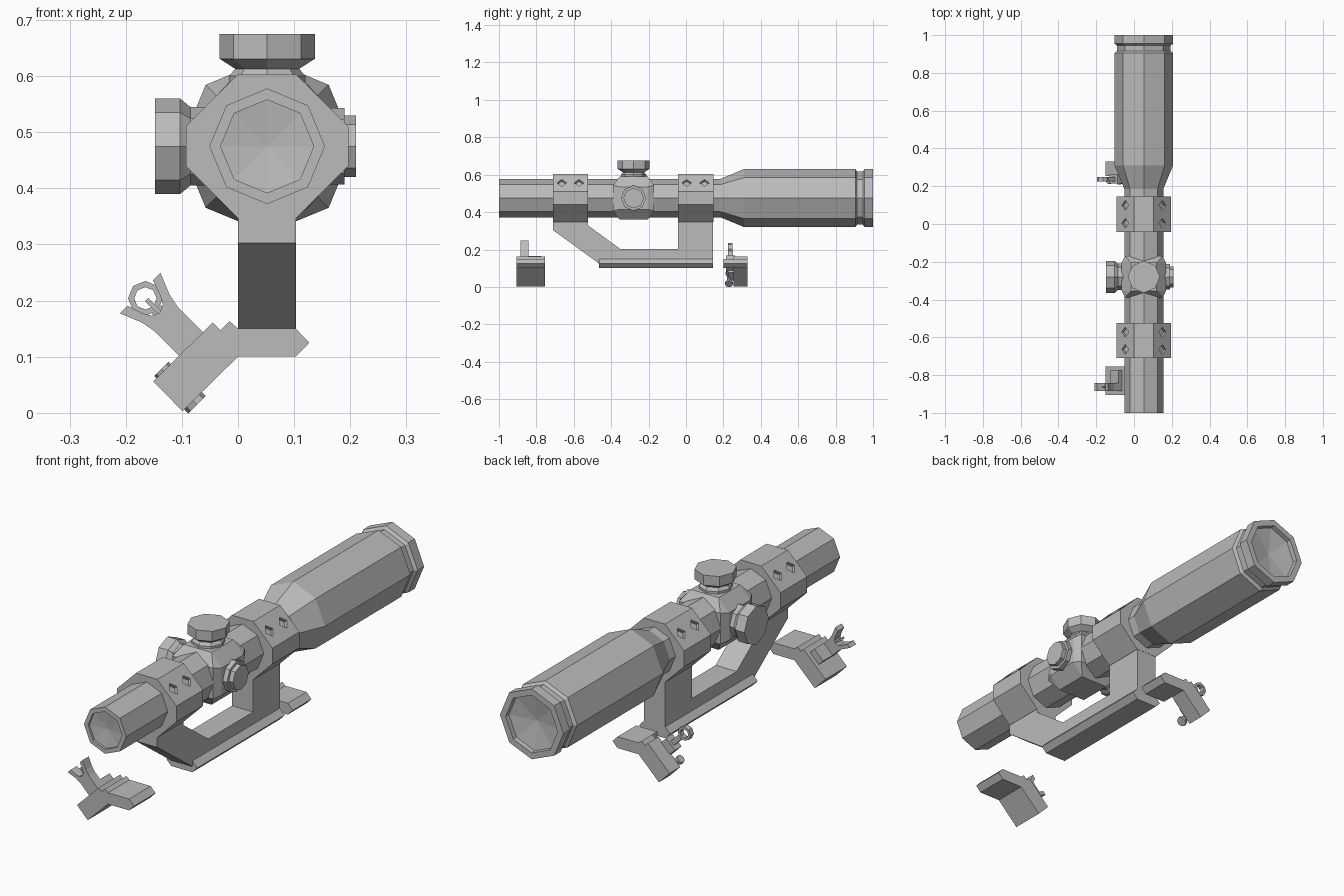
import bpy, bmesh, math
from mathutils import Vector

if "Cube" in bpy.data.objects:
    bpy.data.objects.remove(bpy.data.objects["Cube"])

mat = bpy.data.materials.new("gunmetal_grey")
mat.diffuse_color = (0.5, 0.5, 0.5, 1)
mat.use_nodes = True
mat.node_tree.nodes["Principled BSDF"].inputs["Base Color"].default_value = mat.diffuse_color
AXES = {'x': Vector((1, 0, 0)), 'y': Vector((0, 1, 0)), 'z': Vector((0, 0, 1))}


def finish(bm, name):
    bmesh.ops.remove_doubles(bm, verts=bm.verts, dist=1e-5)
    bmesh.ops.recalc_face_normals(bm, faces=bm.faces)
    me = bpy.data.meshes.new(name)
    bm.to_mesh(me)
    bm.free()
    me.materials.append(mat)
    ob = bpy.data.objects.new(name, me)
    bpy.context.collection.objects.link(ob)
    return ob


def lathe(name, axis, centre, profile, n=8, closed=False):
    """Revolve (radius, distance along axis) points; r = 0 closes the end."""
    d = Vector(axis) if not isinstance(axis, str) else AXES[axis]
    e1 = AXES['y'] if abs(d.y) < 0.5 else AXES['z']
    e2 = d.cross(e1)
    bm = bmesh.new()
    rings = []
    for r, h in profile:
        base = Vector(centre) + d * h
        if r == 0:
            rings.append([bm.verts.new(base)] * n)
        else:
            rings.append([bm.verts.new(base + r * (math.cos(a) * e1 + math.sin(a) * e2))
                          for a in (2 * math.pi * i / n for i in range(n))])
    pairs = list(zip(rings, rings[1:]))
    if closed:
        pairs.append((rings[-1], rings[0]))
    for a, b in pairs:
        for i in range(n):
            j = (i + 1) % n
            bm.faces.new(list(dict.fromkeys([a[i], a[j], b[j], b[i]])))
    return finish(bm, name)


def prism(name, pts, lo, hi, axis='y'):
    """Extrude a 2D outline: (x, z) along y, or (y, z) along x."""
    bm = bmesh.new()
    put = (lambda p, h: (p[0], h, p[1])) if axis == 'y' else (lambda p, h: (h, p[0], p[1]))
    a, b = ([bm.verts.new(put(p, h)) for p in pts] for h in (lo, hi))
    bm.faces.new(a)
    bm.faces.new(b)
    for i in range(len(pts)):
        j = (i + 1) % len(pts)
        bm.faces.new((a[i], a[j], b[j], b[i]))
    return finish(bm, name)


CX, CZ, TY = 0.052, 0.475, -0.28      # scope axis and turret position

# Scope tube with objective bell and recessed lenses
lathe("scope_tube", 'y', (CX, 0, CZ), [
    (0, -0.98), (0.083, -0.99), (0.083, -1), (0.103, -1), (0.103, 0.185), (0.155, 0.31),
    (0.155, 0.905), (0.142, 0.915), (0.142, 0.945), (0.155, 0.955), (0.155, 1.0),
    (0.127, 1.0), (0.125, 0.98), (0, 0.96)])

# Ring clamps with square screw recesses
half = [(0.052, 0.128), (0.145, 0.035), (0.145, -0.035), (0.052, -0.128)]
octo = [(CX + x, CZ + z) for x, z in half] + [(CX - x, CZ + z) for x, z in reversed(half)]
for label, y0, y1 in (("rear", -0.71, -0.525), ("front", -0.042, 0.146)):
    ring = prism(label + "_ring", octo, y0, y1)
    for k, (s, y) in enumerate((s, y) for s in (-1, 1) for y in (y0 + 0.046, y1 - 0.047)):
        d = Vector((s, 0, 1)).normalized()
        cut = lathe(f"{label}_screw_cutter_{k}", d, (CX + s * 0.0985, y, CZ + 0.0815),
                    [(0, -0.015), (0.026, -0.015), (0.026, 0.02), (0, 0.02)], n=4)
        cut.hide_render = True
        cut.hide_viewport = True
        m = ring.modifiers.new("screw", 'BOOLEAN')
        m.operation, m.object, m.solver = 'DIFFERENCE', cut, 'EXACT'

# Cantilever mount and rail clamp plate
prism("mount_frame", [(-0.71, 0.36), (-0.71, 0.303), (-0.465, 0.125), (0.145, 0.125), (0.145, 0.36),
                      (-0.042, 0.36), (-0.042, 0.204), (-0.353, 0.204), (-0.525, 0.33), (-0.525, 0.36)],
      0.0, 0.103, 'x')
prism("mount_rail_clamp", [(0, 0.1), (0.103, 0.1), (0.127, 0.125), (0.103, 0.15),
                           (0, 0.15), (-0.024, 0.125)], -0.465, 0.145)

# Turret saddle: faceted block
bm = bmesh.new()
for px, py, pz in ((0.1, 0.11, 0.068), (0.068, 0.075, 0.115), (0.117, 0.075, 0.06)):
    for sx in (-1, 1):
        for sy in (-1, 1):
            for sz in (-1, 1):
                bm.verts.new((CX + sx * px, TY + sy * py, CZ + sz * pz))
bmesh.ops.convex_hull(bm, input=bm.verts)
bmesh.ops.dissolve_limit(bm, angle_limit=0.02, verts=bm.verts, edges=bm.edges)
finish(bm, "turret_saddle")

# Adjustment turrets
knob = [(0, 0.08), (0.068, 0.08), (0.068, 0.125), (0.057, 0.138),
        (0.085, 0.156), (0.085, 0.2), (0, 0.2)]
lathe("elevation_turret", 'z', (CX, TY, CZ), knob)
side = [(0, 0.08), (0.07, 0.08), (0.07, 0.137), (0.085, 0.155), (0.085, 0.2), (0, 0.2)]
lathe("side_turret", (-1, 0, 0), (CX, TY, CZ), side)
lathe("battery_cap", 'x', (CX, TY, CZ), [
    (0, 0.08), (0.068, 0.08), (0.068, 0.138), (0.055, 0.138), (0.055, 0.158), (0, 0.158)])

# Offset sights: frame tilted 45 degrees, s across, t outward
Q = math.sqrt(0.5)
U = Vector((-Q, 0, Q))
S = Vector((Q, 0, Q))


def tilt(pts):
    return [(-0.083 + (s - t) * Q, 0.122 + (s + t) * Q) for s, t in pts]


def at(s, t, y):
    x, z = tilt([(s, t)])[0]
    return (x, y, z)


def box(s0, s1, t0, t1):
    return tilt([(s0, t0), (s1, t0), (s1, t1), (s0, t1)])


arm = [(0, 0.1), (-0.099, 0.003), (-0.151, 0.056), (-0.045, 0.161),
       (-0.031, 0.147), (-0.015, 0.163), (0, 0.15)]
foot = [(0, 0.1), (0.103, 0.1), (0.127, 0.125), (0.103, 0.15), (0, 0.15)]
prism("rear_sight_base", arm[:-1] + foot[::-1][:-1], -0.905, -0.755)
prism("front_sight_arm", arm, 0.255, 0.33)
prism("front_sight_foot", foot, 0.2, 0.33)

# Forked sight with post
fork = [(0.03, -0.005), (0.03, 0.064), (0.035, 0.09), (0.051, 0.129), (0.032, 0.129),
        (0.022, 0.1), (0.014, 0.086), (0, 0.08)]
prism("sight_fork", tilt(fork + [(-s, t) for s, t in fork[-2::-1]]), -0.885, -0.842)
prism("sight_post", box(-0.004, 0.004, 0.07, 0.113), -0.868, -0.86)
prism("sight_fork_pedestal", box(-0.03, 0.03, -0.005, 0.03), -0.865, -0.775)

# Aperture sight with its carrier and adjusters
lathe("aperture_ring", 'y', at(0, 0.116, 0.237), [
    (0.031, -0.012), (0.031, 0.012), (0.02, 0.012), (0.02, -0.012)], closed=True)
prism("aperture_stem", box(-0.011, 0.011, 0, 0.088), 0.225, 0.25)
prism("aperture_carrier", box(-0.03, 0.03, -0.03, 0.035), 0.215, 0.262)
lathe("windage_knob", U, at(-0.069, 0, 0.23), [
    (0, -0.083), (0.022, -0.083), (0.022, -0.07), (0.01, -0.07), (0.01, -0.01),
    (0.018, -0.01), (0.018, 0.007), (0, 0.007)])
prism("carrier_arm", box(-0.08, -0.02, -0.045, -0.025), 0.225, 0.26)
